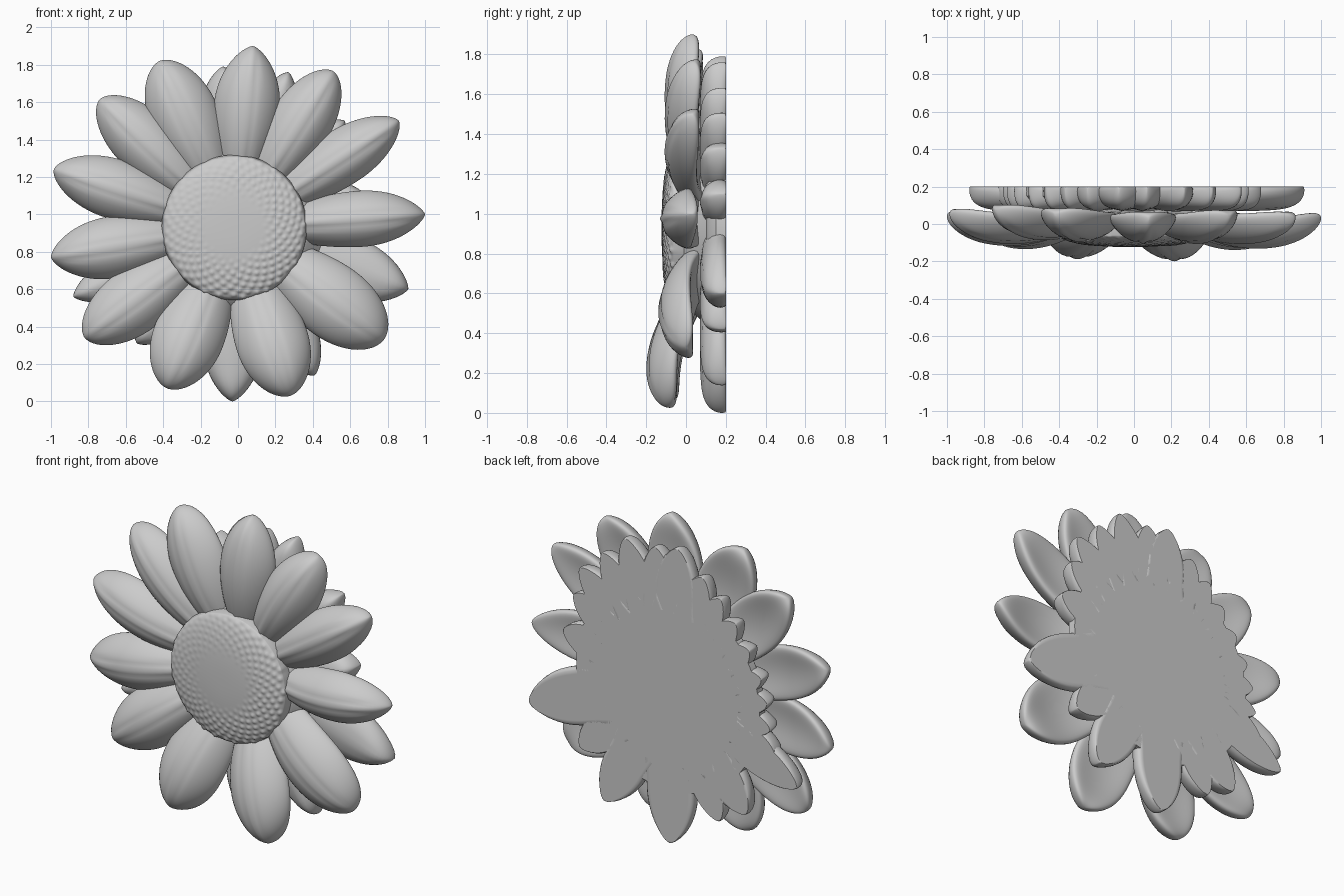
import bpy, bmesh, math
from mathutils import kdtree

if "Cube" in bpy.data.objects:
    bpy.data.objects.remove(bpy.data.objects["Cube"])

CX, CZ = -0.02, 0.93      # flower centre in the front plane
BACK = 0.2                # flat rear plane


def finish(bm, name, angle=40):
    bmesh.ops.recalc_face_normals(bm, faces=bm.faces)
    me = bpy.data.meshes.new(name)
    bm.to_mesh(me)
    bm.free()
    ob = bpy.data.objects.new(name, me)
    bpy.context.collection.objects.link(ob)
    bpy.ops.object.select_all(action='DESELECT')
    ob.select_set(True)
    bpy.context.view_layer.objects.active = ob
    bpy.ops.object.shade_smooth_by_angle(angle=math.radians(angle))
    return ob


def skin(bm, rings):
    # bridge consecutive closed rings and cap both ends
    for a, b in zip(rings, rings[1:]):
        n = len(a)
        for i in range(n):
            j = (i + 1) % n
            bm.faces.new((a[i], a[j], b[j], b[i]))
    bm.faces.new(rings[0])
    bm.faces.new(rings[-1])


def petal(name, tip, hw, ys, half_t, r0=0.28, q=1.6, cup=0.065, rib=0.008, base_w=0.62,
          wide=0.54, angle=170, nu=26, ns=44):
    dx, dz = tip[0] - CX, tip[1] - CZ
    r1 = math.hypot(dx, dz)
    dx, dz = dx / r1, dz / r1
    yb, ym, yt = ys
    bm = bmesh.new()
    rings = []
    for k in range(nu + 1):
        u = math.sin(math.pi / 2 * k / nu) * 0.9995      # denser near the tip
        r = r0 + (r1 - r0) * u
        if u < wide:
            w = base_w + (1 - base_w) * math.sin(math.pi / 2 * u / wide)
        else:
            w = (1 - ((u - wide) / (1 - wide)) ** 2) ** (1 / q)
        t = half_t * (1 - max(0, (u - 0.5) / 0.5) ** 5) ** 0.5
        yc = yb * 2 * (u - .5) * (u - 1) + ym * 4 * u * (1 - u) + yt * 2 * u * (u - .5)
        ring = []
        for i in range(ns):
            a = 2 * math.pi * i / ns
            c, s = math.cos(a), math.sin(a)
            side = c * w * hw
            y = yc - t * s + cup * w * c * c
            if s > 0:      # midrib flanked by two shallow grooves
                fade = min(1, (1 - u) * 4)
                y += rib * fade * (math.exp(-((abs(side) - 0.028) / 0.015) ** 2)
                                   - 0.6 * math.exp(-(side / 0.018) ** 2))
            ring.append(bm.verts.new((CX + dx * r - dz * side, min(y, BACK),
                                      CZ + dz * r + dx * side)))
        rings.append(ring)
    skin(bm, rings)
    return finish(bm, name, angle)


def lathe(name, profile, n=96, angle=40):
    # profile of (radius, y) spun about the flower axis
    bm = bmesh.new()
    rings = [[bm.verts.new((CX + r * math.cos(2 * math.pi * i / n), y,
                            CZ + r * math.sin(2 * math.pi * i / n))) for i in range(n)]
             for r, y in profile]
    skin(bm, rings)
    return finish(bm, name, angle)


# Front petals: tip x, tip z, half width, base y, mid y, tip y, tip bluntness
front = [
    (0.08, 1.90, .175, .06, -.03, .03, 1.45), (0.51, 1.765, .165, .06, -.03, .04, 1.75),
    (0.86, 1.50, .15, .06, -.03, .03, 1.55), (1.00, 1.00, .15, .06, -.055, .03, 1.4),
    (0.78, 0.33, .20, .06, -.06, .0, 1.9), (0.28, 0.03, .195, .08, -.105, -.09, 1.8),
    (-.38, 0.07, .19, .08, -.095, -.08, 1.8), (-.82, 0.34, .175, .06, -.055, .0, 1.75),
    (-1.0, 0.77, .165, .06, -.04, .04, 1.5), (-.985, 1.24, .16, .06, -.03, .05, 1.6),
    (-.74, 1.615, .165, .06, -.01, .07, 1.7), (-.42, 1.82, .185, .06, -.02, .05, 1.75),
]
for i, (x, z, hw, yb, ym, yt, q) in enumerate(front):
    petal(f"front_petal_{i + 1}", (x, z), hw, (yb, ym, yt), 0.072, q=q)

# Rear petals, cut flat at the back plane: tip x, tip z, half width
rear = [
    (-.03, 0.0, .16), (.41, .14, .14), (.91, .60, .17), (-.88, .56, .12), (-.54, .31, .13),
    (-.36, .22, .11), (.27, 1.76, .12), (.42, 1.63, .11), (.57, 1.50, .11), (.61, 1.33, .11),
    (.68, 1.10, .11), (-.08, 1.79, .14), (.07, 1.76, .12), (-.25, 1.66, .11), (-.37, 1.56, .09),
    (-.47, 1.44, .09), (-.56, 1.30, .09), (-.64, 1.15, .08), (-.68, 1.01, .08), (-.70, .86, .08),
    (-.73, .72, .09), (.57, .42, .12),
]
for i, (x, z, hw) in enumerate(rear):
    petal(f"rear_petal_{i + 1}", (x, z), hw, (.165, .16, .18), 0.088, r0=0.45, q=1.4,
          cup=0.01, rib=0.003, base_w=1.1, wide=0.35, angle=50, nu=18, ns=28)

# Backing plate and the core joining both petal layers
lathe("backing_plate", [(.01, .10), (.53, .10), (.58, .115), (.61, .15), (.61, BACK), (.01, BACK)])
lathe("core", [(.36, -.03), (.40, 0), (.45, .06), (.52, .13)])

# Seed head: dome with spiral-packed bumps around a smooth middle
R, SEEDS = 0.38, 300
kd = kdtree.KDTree(SEEDS)
for i in range(SEEDS):
    r, a = R * math.sqrt((i + .5) / SEEDS), i * 2.399963
    kd.insert((r * math.cos(a), r * math.sin(a), 0), i)
kd.balance()
bm = bmesh.new()
rings = []
N, M = 220, 60
for k in range(M + 1):
    v = 0.01 + 0.99 * k / M
    r = R * math.sin(v * math.pi / 2)
    base = -0.06 - 0.063 * max(0, 1 - (r / R) ** 2.4) ** 0.6
    ring = []
    for i in range(N):
        a = 2 * math.pi * i / N
        x, z = r * math.cos(a), r * math.sin(a)
        d = kd.find((x, z, 0))[2]
        # bumps are strongest towards the lower right
        fade = min(1, max(0, (r - 0.15) / 0.10)) * (0.65 + 0.35 * math.cos(a + 0.8))
        bump = 0.008 * fade * (0.5 + 0.5 * math.cos(math.pi * min(1, d / 0.021)))
        grow = 1 + bump * 2 * (r / R) ** 4
        ring.append(bm.verts.new((CX + x * grow, base - bump, CZ + z * grow)))
    rings.append(ring)
for rr, y in ((R + .008, -.035), (R + .005, .0), (R, .06)):
    rings.append([bm.verts.new((CX + rr * math.cos(2 * math.pi * i / N), y,
                                CZ + rr * math.sin(2 * math.pi * i / N))) for i in range(N)])
skin(bm, rings)
finish(bm, "seed_head", 70)
